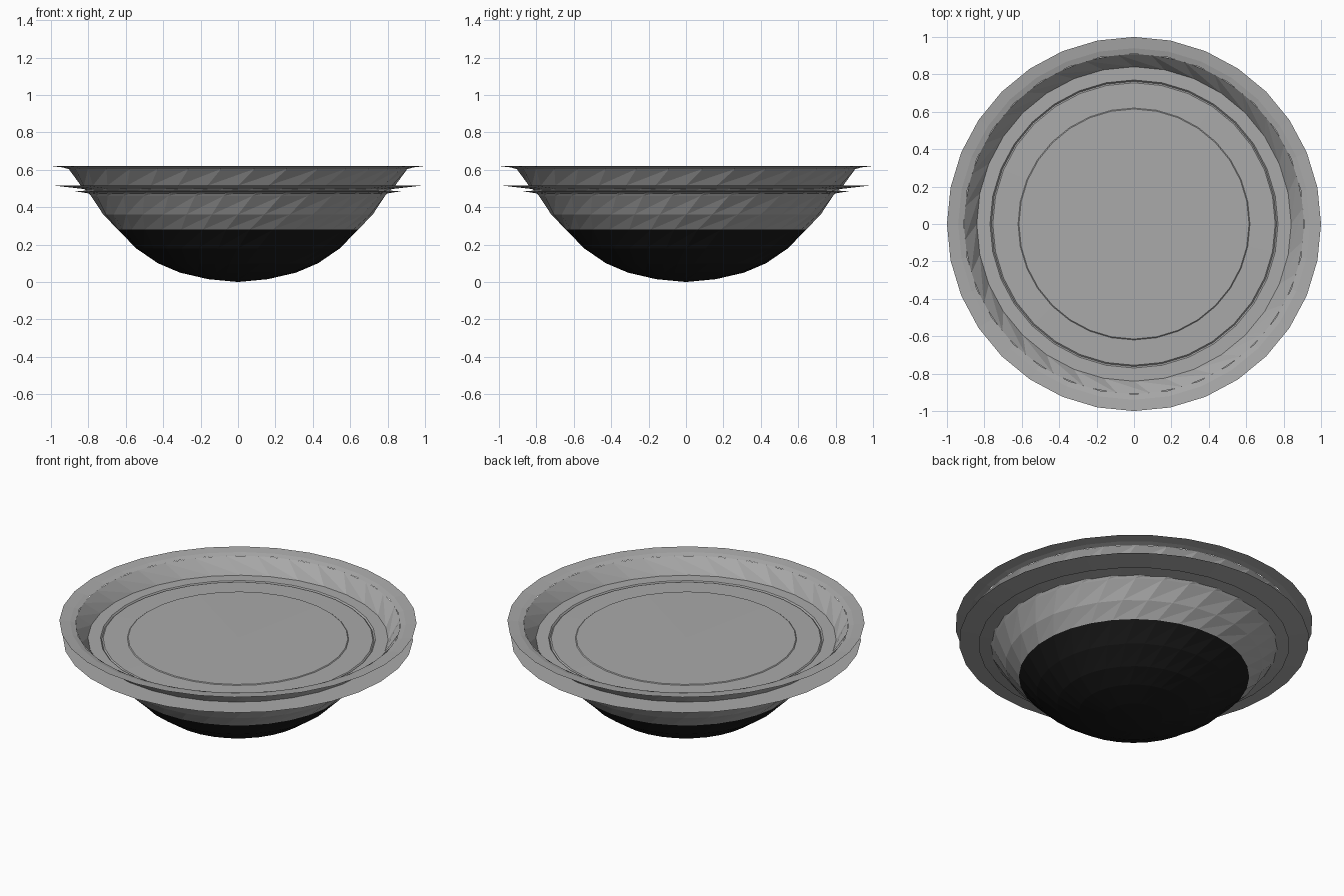
import bpy
import bmesh
from math import cos, sin, tau

cube = bpy.data.objects.get("Cube")
if cube:
    bpy.data.objects.remove(cube, do_unlink=True)

SIDES = 32


def material(name, value):
    m = bpy.data.materials.new(name)
    m.use_nodes = True
    colour = (value, value, value, 1)
    m.diffuse_color = colour
    m.node_tree.nodes["Principled BSDF"].inputs["Base Color"].default_value = colour
    return m


grey = material("grey metal", 0.4)
black = material("black base", 0.01)


def lathe(name, profile, mat, twist=0.0, start=0):
    """Revolve (radius, z) points; twist turns each ring by a share of one side."""
    bm = bmesh.new()
    rings = []
    for i, (r, z) in enumerate(profile):
        if r == 0:
            rings.append([bm.verts.new((0, 0, z))] * SIDES)
            continue
        turn = twist * (i + start)
        angles = [tau * (k + turn) / SIDES for k in range(SIDES)]
        rings.append([bm.verts.new((r * cos(a), r * sin(a), z)) for a in angles])
    for low, high in zip(rings, rings[1:]):
        for k in range(SIDES):
            n = (k + 1) % SIDES
            a, b, c, d = low[k], low[n], high[n], high[k]
            if a is b:
                bm.faces.new((a, c, d))
            elif c is d:
                bm.faces.new((a, b, c))
            elif twist:
                bm.faces.new((a, b, c))
                bm.faces.new((a, c, d))
            else:
                bm.faces.new((a, b, c, d))
    mesh = bpy.data.meshes.new(name)
    bm.to_mesh(mesh)
    bm.free()
    mesh.materials.append(mat)
    obj = bpy.data.objects.new(name, mesh)
    bpy.context.collection.objects.link(obj)
    return obj


# Black rounded underside
lathe("bowl_base", [(0, 0), (0.16, 0.015), (0.31, 0.05), (0.43, 0.1),
                    (0.545, 0.18), (0.645, 0.28)], black, twist=0.5)

# Faceted wall with twisted rings
lathe("bowl_wall", [(0.645, 0.28), (0.72, 0.36), (0.79, 0.46),
                    (0.84, 0.515), (0.91, 0.605)], grey, twist=0.5, start=5)

# Flared top lip
lathe("rim", [(0.91, 0.605), (0.94, 0.613), (1.0, 0.62)], grey)

# Wide thin flange running through the wall, with a smaller one below
lathe("upper_flange", [(0.77, 0.49), (0.85, 0.5), (0.98, 0.515),
                       (0.84, 0.516), (0.77, 0.516), (0.76, 0.505)], grey)
lathe("lower_flange", [(0.79, 0.472), (0.87, 0.485), (0.79, 0.49)], grey)

# Inner floor with a slightly raised centre
lathe("floor", [(0.765, 0.505), (0.755, 0.514), (0.62, 0.516),
                (0.615, 0.52), (0, 0.522)], grey)
